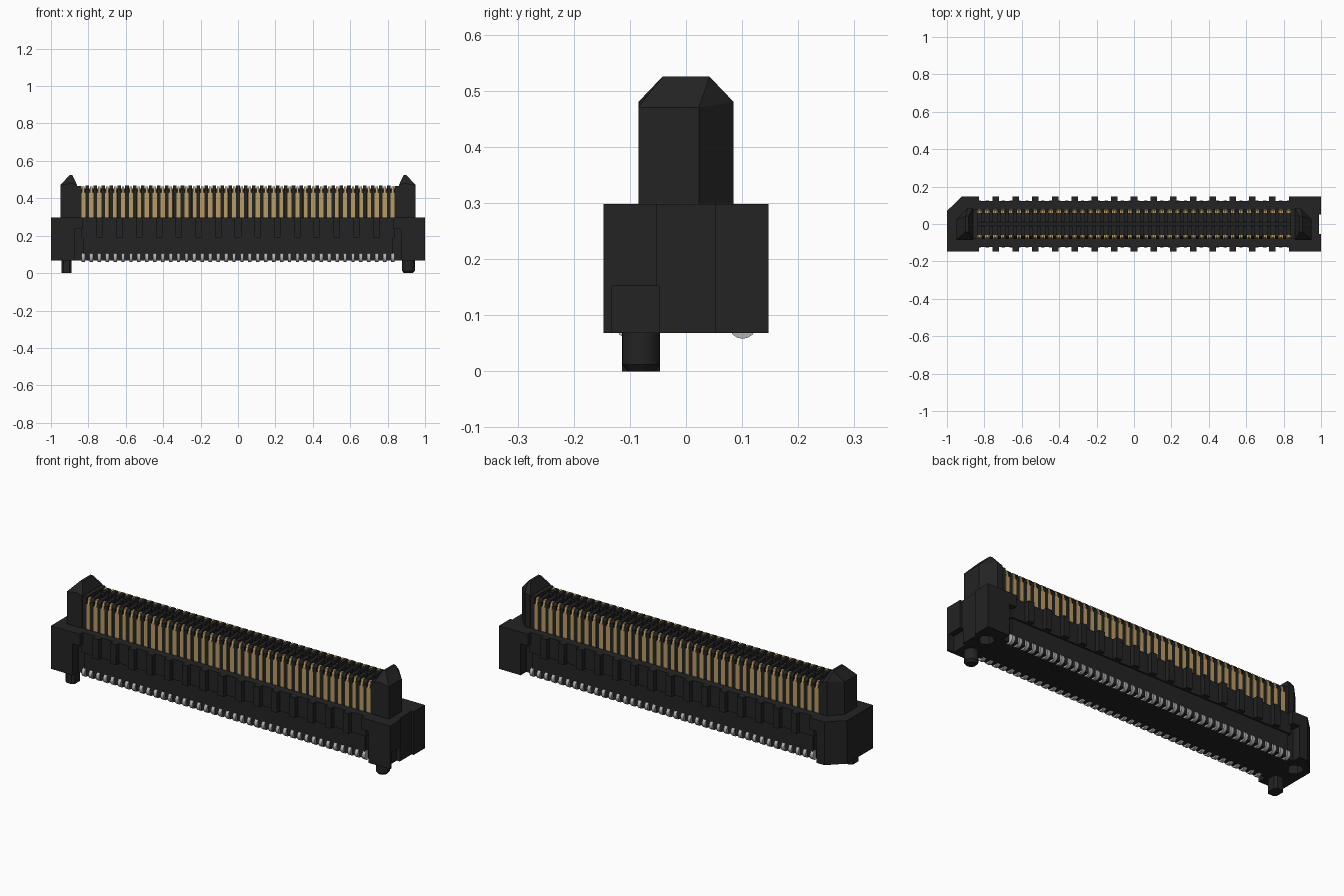
import bpy, bmesh, math
from mathutils import Vector, Matrix

if "Cube" in bpy.data.objects:
    bpy.data.objects.remove(bpy.data.objects["Cube"])


def material(name, rgb):
    m = bpy.data.materials.new(name)
    m.diffuse_color = (*rgb, 1)
    m.use_nodes = True
    m.node_tree.nodes["Principled BSDF"].inputs["Base Color"].default_value = m.diffuse_color
    return m


BLACK = material("black_plastic", (0.017, 0.017, 0.017))
GOLD = material("gold_contact", (0.50, 0.335, 0.125))
SOLDER = material("solder_grey", (0.45, 0.45, 0.45))


def finish(bm, name, mat, smooth=False):
    bmesh.ops.recalc_face_normals(bm, faces=bm.faces)
    me = bpy.data.meshes.new(name)
    bm.to_mesh(me)
    bm.free()
    me.materials.append(mat)
    ob = bpy.data.objects.new(name, me)
    bpy.context.collection.objects.link(ob)
    if smooth:
        bpy.ops.object.select_all(action='DESELECT')
        ob.select_set(True)
        bpy.context.view_layer.objects.active = ob
        bpy.ops.object.shade_smooth_by_angle(angle=math.radians(35))
    return ob


def box(bm, x0, x1, y0, y1, z0, z1):
    c = Vector(((x0 + x1) / 2, (y0 + y1) / 2, (z0 + z1) / 2))
    s = Matrix.Diagonal((abs(x1 - x0), abs(y1 - y0), abs(z1 - z0), 1))
    bmesh.ops.create_cube(bm, size=1, matrix=Matrix.Translation(c) @ s)


def prism(bm, pts, lo, hi, axis='z'):
    # extrude a closed profile: (x, y) along z, or (y, z) along x
    def place(p, t):
        return (p[0], p[1], t) if axis == 'z' else (t, p[0], p[1])
    a = [bm.verts.new(place(p, lo)) for p in pts]
    b = [bm.verts.new(place(p, hi)) for p in pts]
    bm.faces.new(a)
    bm.faces.new(b)
    n = len(pts)
    for i in range(n):
        bm.faces.new((a[i], a[(i + 1) % n], b[(i + 1) % n], b[i]))


BOT, TOP, D = 0.068, 0.298, 0.147
N, PITCH = 40, 0.0424
xs = [(i - (N - 1) / 2) * PITCH for i in range(N)]

# central housing: thinner lower wall and upper wall
bm = bmesh.new()
box(bm, -0.83, 0.83, -0.114, 0.114, BOT, 0.19)
box(bm, -0.88, 0.88, -0.10, 0.10, BOT, 0.24)
box(bm, -0.84, 0.84, -0.122, 0.122, 0.19, TOP)
finish(bm, "housing_core", BLACK)

# short ribs hanging along both long sides
bm = bmesh.new()
for i in range(-7, 8):
    for s in (-1, 1):
        box(bm, i * 0.1055 - 0.0175, i * 0.1055 + 0.0175, s * 0.115, s * D, 0.19, TOP)
finish(bm, "side_ribs", BLACK)


# end blocks: left has a cut corner, right has a shallow end slot
def left_outline(inner):
    return [(-inner, -D), (-inner, D), (-0.92, D), (-1, 0.07), (-1, -D)]


def right_outline(inner):
    return [(inner, -D), (1, -D), (1, -0.053), (0.988, -0.053),
            (0.988, 0.052), (1, 0.052), (1, D), (inner, D)]


for side, sx, outline in (("left", -1, left_outline), ("right", 1, right_outline)):
    bm = bmesh.new()
    prism(bm, outline(0.83), 0.235, TOP)
    finish(bm, side + "_end_block_upper", BLACK)
    bm = bmesh.new()
    prism(bm, outline(0.872), BOT, 0.235)
    lower = finish(bm, side + "_end_block_lower", BLACK)

    # hexagonal pocket in the underside, plus a notch in the right end face
    cutters = []
    bm = bmesh.new()
    bmesh.ops.create_cone(bm, cap_ends=True, segments=6, radius1=0.042, radius2=0.042,
                          depth=0.1, matrix=Matrix.Translation((sx * 0.927, 0.045, 0.07)))
    cutters.append(finish(bm, side + "_pocket_cutter", BLACK))
    if sx > 0:
        bm = bmesh.new()
        box(bm, 0.97, 1.03, -0.133, -0.048, 0.03, 0.152)
        cutters.append(finish(bm, "end_notch_cutter", BLACK))
    for c in cutters:
        c.hide_render = True
        c.hide_viewport = True
        mod = lower.modifiers.new("cut", 'BOOLEAN')
        mod.operation = 'DIFFERENCE'
        mod.solver = 'EXACT'
        mod.object = c

    # guide post: convex block with sloped cap and one cut back corner
    bm = bmesh.new()
    pts = []
    for x, y in ((0.86, -0.085), (0.95, -0.085), (0.95, 0.023), (0.89, 0.085), (0.86, 0.085)):
        pts += [(x, y, TOP - 0.01), (x, y, 0.47)]
    pts += [(x, y, 0.525) for x in (0.886, 0.900) for y in (-0.042, 0.042)]
    pts += [(0.89, y, 0.48) for y in (-0.085, 0.085)]
    for x, y, z in pts:
        bm.verts.new((sx * x, y, z))
    bmesh.ops.convex_hull(bm, input=bm.verts)
    bmesh.ops.dissolve_limit(bm, angle_limit=0.02, verts=bm.verts, edges=bm.edges)
    finish(bm, side + "_guide_post", BLACK)

# locating pegs: squared on the left, round on the right
bm = bmesh.new()
box(bm, -0.945, -0.89, -0.114, -0.046, 0, 0.09)
bmesh.ops.bevel(bm, geom=[e for e in bm.edges if abs(e.verts[0].co.z - e.verts[1].co.z) > 0.05],
                offset=0.012, segments=1, affect='EDGES')
finish(bm, "left_peg", BLACK)

bm = bmesh.new()
for r1, r2, z0, z1 in ((0.024, 0.034, 0, 0.012), (0.034, 0.034, 0.012, 0.09)):
    bmesh.ops.create_cone(bm, cap_ends=True, segments=24, radius1=r1, radius2=r2, depth=z1 - z0,
                          matrix=Matrix.Translation((0.911, -0.08, (z0 + z1) / 2)))
finish(bm, "right_peg", BLACK, smooth=True)

# tongue: two walls with a narrow centre slit
bm = bmesh.new()
for s in (-1, 1):
    box(bm, -0.87, 0.87, s * 0.007, s * 0.06, TOP - 0.02, 0.452)
box(bm, -0.87, 0.87, -0.02, 0.02, TOP - 0.02, 0.40)
for s in (-1, 1):
    box(bm, s * 0.838, s * 0.87, -0.08, 0.08, TOP - 0.02, 0.467)
finish(bm, "tongue", BLACK)

# divider fins between contacts
bm = bmesh.new()
fin = [(0.012, TOP - 0.01), (0.08, TOP - 0.01), (0.08, 0.45), (0.066, 0.468), (0.012, 0.468)]
for i in range(N - 1):
    x = xs[i] + PITCH / 2
    for s in (-1, 1):
        prism(bm, [(s * y, z) for y, z in fin], x - 0.0095, x + 0.0095, 'x')
finish(bm, "divider_fins", BLACK)

# gold contacts with a narrower tip leaning inward
bm = bmesh.new()
tip = [(0.055, 0.43), (0.081, 0.43), (0.072, 0.464), (0.055, 0.464)]
for x in xs:
    for s in (-1, 1):
        box(bm, x - 0.0112, x + 0.0112, s * 0.055, s * 0.081, TOP - 0.01, 0.43)
        prism(bm, [(s * y, z) for y, z in tip], x - 0.0065, x + 0.0065, 'x')
finish(bm, "contacts", GOLD)

# solder beads under both rows
bm = bmesh.new()
for x in xs:
    for s in (-1, 1):
        m = Matrix.Translation((x, s * 0.101, 0.083)) @ Matrix.Rotation(math.pi / 2, 4, 'Y')
        bmesh.ops.create_cone(bm, cap_ends=True, segments=16, radius1=0.025, radius2=0.025,
                              depth=0.018, matrix=m)
finish(bm, "solder_beads", SOLDER, smooth=True)
